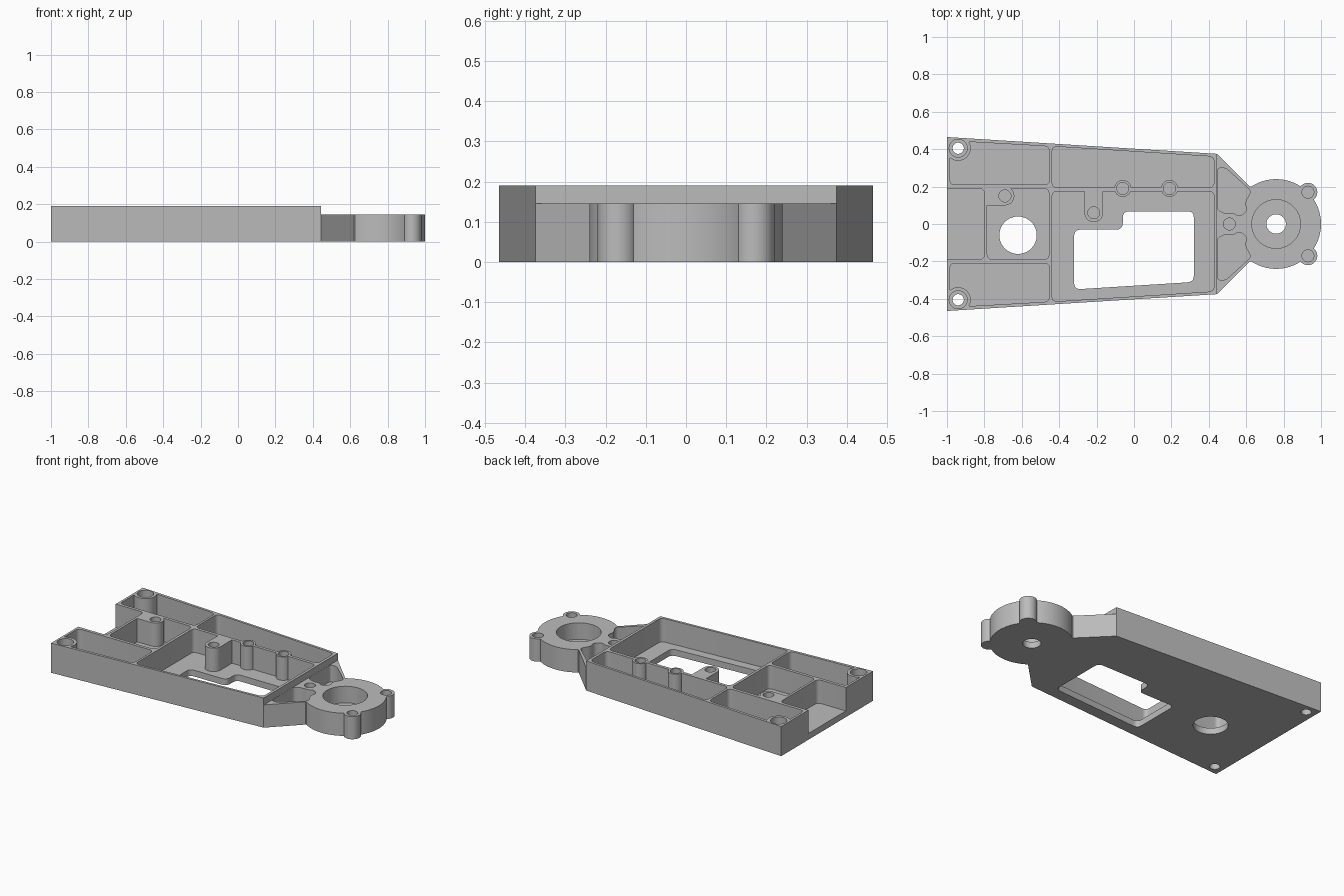
import bpy, bmesh, math
from mathutils import Vector

if "Cube" in bpy.data.objects:
    bpy.data.objects.remove(bpy.data.objects["Cube"])

BODY_TOP, NECK_TOP, FLOOR = 0.19, 0.146, 0.04


def rounded(pts, r, n=5):
    """Round every corner of a polygon."""
    if r <= 0:
        return [Vector(p) for p in pts]
    out = []
    for i, p in enumerate(pts):
        p, a, b = Vector(p), Vector(pts[i - 1]), Vector(pts[(i + 1) % len(pts)])
        s = p + (a - p).normalized() * min(r, (a - p).length * 0.45)
        e = p + (b - p).normalized() * min(r, (b - p).length * 0.45)
        for k in range(n + 1):
            t = k / n
            out.append(s * (1 - t) ** 2 + p * (2 * t * (1 - t)) + e * t ** 2)
    return out


def prism(name, pts, z0, z1, r=0.0):
    bm = bmesh.new()
    face = bm.faces.new([bm.verts.new((p.x, p.y, z0)) for p in rounded(pts, r)])
    ext = bmesh.ops.extrude_face_region(bm, geom=[face])
    top = [v for v in ext["geom"] if isinstance(v, bmesh.types.BMVert)]
    bmesh.ops.translate(bm, verts=top, vec=(0, 0, z1 - z0))
    bmesh.ops.recalc_face_normals(bm, faces=bm.faces)
    mesh = bpy.data.meshes.new(name)
    bm.to_mesh(mesh)
    bm.free()
    ob = bpy.data.objects.new(name, mesh)
    bpy.context.collection.objects.link(ob)
    return ob


def disc(name, c, r, z0, z1, n=40):
    ring = [(c[0] + r * math.cos(2 * math.pi * (i + .5) / n),
             c[1] + r * math.sin(2 * math.pi * (i + .5) / n)) for i in range(n)]
    return prism(name, ring, z0, z1)


def combine(target, tool, op="DIFFERENCE"):
    m = target.modifiers.new(op, "BOOLEAN")
    m.operation, m.object, m.solver = op, tool, "EXACT"
    bpy.context.view_layer.objects.active = target
    bpy.ops.object.modifier_apply(modifier=m.name)
    bpy.data.objects.remove(tool)


def pocket(target, pts, bosses=(), blocks=(), r=0.03):
    """Cut a pocket down to the floor, leaving bosses and blocks standing."""
    tool = prism("pocket", pts, FLOOR, 0.3, r)
    for x, y, rad in bosses:
        combine(tool, disc("boss", (x, y), rad, 0, 0.4))
    for block in blocks:
        combine(tool, prism("block", block, 0, 0.4))
    combine(target, tool)


def box(x0, x1, y0, y1):
    return [(x0, y0), (x1, y0), (x1, y1), (x0, y1)]


# Tapered tray, neck and end ring with two lobes
plate = prism("mounting_plate", [(-1, -.465), (.445, -.375), (.445, .375), (-1, .465)], 0, BODY_TOP)
neck = prism("neck", [(.40, -.37), (.445, -.375), (.62, -.2), (.72, -.19), (.72, .19),
                      (.62, .2), (.445, .375), (.40, .37)], 0, NECK_TOP)
combine(neck, disc("end_ring", (.76, 0), .24, 0, NECK_TOP, 72), "UNION")
for s in (1, -1):
    combine(neck, disc("lobe", (.93, s * .17), .05, 0, NECK_TOP), "UNION")
combine(plate, neck, "UNION")

# Rear corner pockets with a screw boss, and neck pockets
for s in (1, -1):
    pocket(plate, [(-.985, s * .21), (-.452, s * .21), (-.452, s * .415), (-.985, s * .445)],
           [(-.94, s * .405, .067)])
    pocket(plate, [(.446, s * .075), (.49, s * .055), (.535, s * .058), (.565, s * .04), (.605, s * .07),
                   (.592, s * .115), (.627, s * .175), (.49, s * .30), (.446, s * .30)], r=.02)

# Open rear notch and pocket around the round opening
pocket(plate, box(-1.2, -.80, -.19, .19))
pocket(plate, box(-.785, -.455, -.19, .19), [(-.69, .15, .05)],
       [box(-.9, -.69, .1, .3)])

# Long side pocket and main pocket with standing bosses
side_bosses = [(-.06, .19, .045), (.19, .19, .045)]
pocket(plate, [(-.438, .195), (.428, .195), (.428, .36), (-.438, .415)], side_bosses)
pocket(plate, [(-.438, -.415), (.428, -.36), (.428, .175), (-.438, .175)],
       side_bosses + [(-.215, .06, .05)], [box(-.265, -.165, .06, .3)])

# Stepped window and round opening through the floor
combine(plate, prism("window", [(-.32, -.35), (.32, -.31), (.32, .068), (-.06, .068),
                                (-.06, -.03), (-.32, -.03)], -.1, .1, .035))
combine(plate, disc("round_opening", (-.62, -.06), .10, -.1, .1, 56))

# Blind screw holes
for c in [(-.69, .15), (-.06, .19), (.19, .19), (-.215, .06), (.51, 0), (.93, .17), (.93, -.17)]:
    combine(plate, disc("screw_hole", c, .032, .06, .3, 32))

# Stepped holes: rear corners and bearing seat
for c, wide, narrow in [((-.94, .405), .048, .03), ((-.94, -.405), .048, .03), ((.76, 0), .13, .052)]:
    combine(plate, disc("counterbore", c, wide, FLOOR, .3, 48))
    combine(plate, disc("through_hole", c, narrow, -.1, .3, 32))

# Single grey finish
grey = bpy.data.materials.new("grey")
grey.diffuse_color = (0.5, 0.5, 0.5, 1)
grey.use_nodes = True
grey.node_tree.nodes["Principled BSDF"].inputs["Base Color"].default_value = grey.diffuse_color
plate.data.materials.clear()
plate.data.materials.append(grey)
for p in plate.data.polygons:
    p.material_index = 0
bpy.ops.object.select_all(action="DESELECT")
plate.select_set(True)
bpy.context.view_layer.objects.active = plate
bpy.ops.object.shade_smooth_by_angle(angle=math.radians(30))
